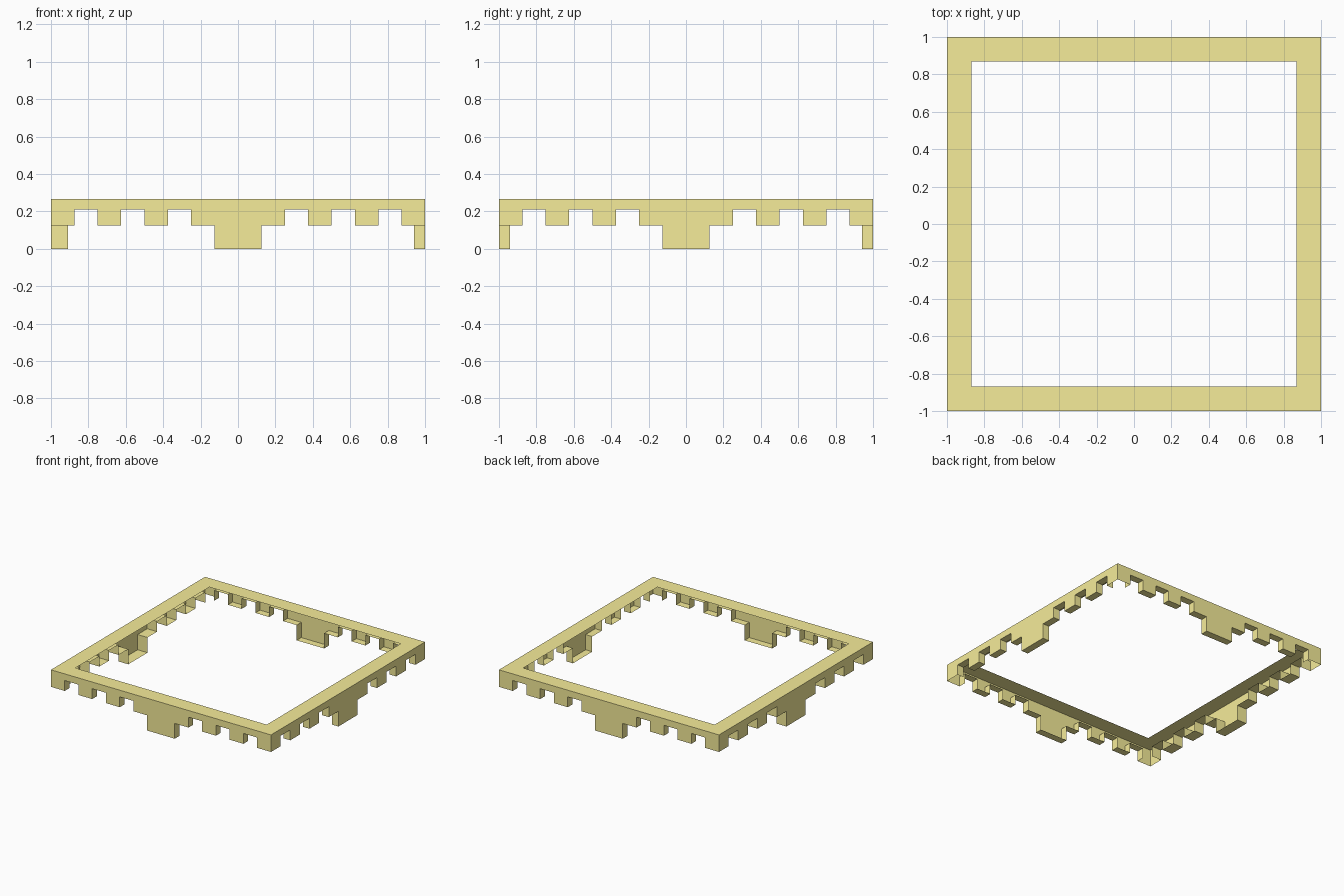
import bpy, bmesh

if "Cube" in bpy.data.objects:
    bpy.data.objects.remove(bpy.data.objects["Cube"])

TOP, SOFFIT, TOOTH = 0.265, 0.21, 0.125    # heights of rim top, gap ceilings, tooth bottoms
T, T_LEFT = 0.06, 0.09                     # depth of the returns (left side is deeper)
RIM = 0.87                                 # half width of the opening

mat = bpy.data.materials.new("sand")
mat.diffuse_color = (0.92, 0.84, 0.32, 1)
mat.use_nodes = True
mat.node_tree.nodes["Principled BSDF"].inputs["Base Color"].default_value = mat.diffuse_color


def finish(name, bm):
    """Turn a bmesh into a coloured object."""
    bmesh.ops.recalc_face_normals(bm, faces=bm.faces)
    me = bpy.data.meshes.new(name)
    bm.to_mesh(me)
    bm.free()
    me.materials.append(mat)
    bpy.context.collection.objects.link(bpy.data.objects.new(name, me))


# Thin square top plate with a large opening
bm = bmesh.new()
corners = [(-1, -1), (1, -1), (1, 1), (-1, 1)]
outer, inner = [[bm.verts.new((x * r, y * r, TOP)) for x, y in corners] for r in (1, RIM)]
for i in range(4):
    j = (i + 1) % 4
    bm.faces.new((outer[i], outer[j], inner[j], inner[i]))
finish("top_rim", bm)

# Battlement outline: central pendant, then three gaps to the corner, mirrored
half = [(0.125, 0), (0.125, TOOTH)]
for a in (0.25, 0.5, 0.75):
    half += [(a, TOOTH), (a, SOFFIT), (a + 0.125, SOFFIT), (a + 0.125, TOOTH)]
lower = [(-u, z) for u, z in reversed(half)] + half


def skirt(name, depth, place):
    """Open-backed skirt: outer face plus inward returns along its lower outline.
    place(u, d, z) maps position along the side, inward depth and height to 3D."""
    bm = bmesh.new()
    front = [bm.verts.new(place(u, 0, z)) for u, z in lower]
    back = [bm.verts.new(place(u, depth, z)) for u, z in lower]
    ends = [bm.verts.new(place(u, 0, z))
            for u, z in ((1, TOOTH), (1, TOP), (-1, TOP), (-1, TOOTH))]
    bm.faces.new(front + ends)
    for i in range(len(lower) - 1):
        bm.faces.new((front[i], front[i + 1], back[i + 1], back[i]))
    finish(name, bm)


# Four sides
skirt("front_skirt", T, lambda u, d, z: (u, -1 + d, z))
skirt("back_skirt", T, lambda u, d, z: (u, 1 - d, z))
skirt("left_skirt", T_LEFT, lambda u, d, z: (-1 + d, u, z))
skirt("right_skirt", T, lambda u, d, z: (1 - d, u, z))
